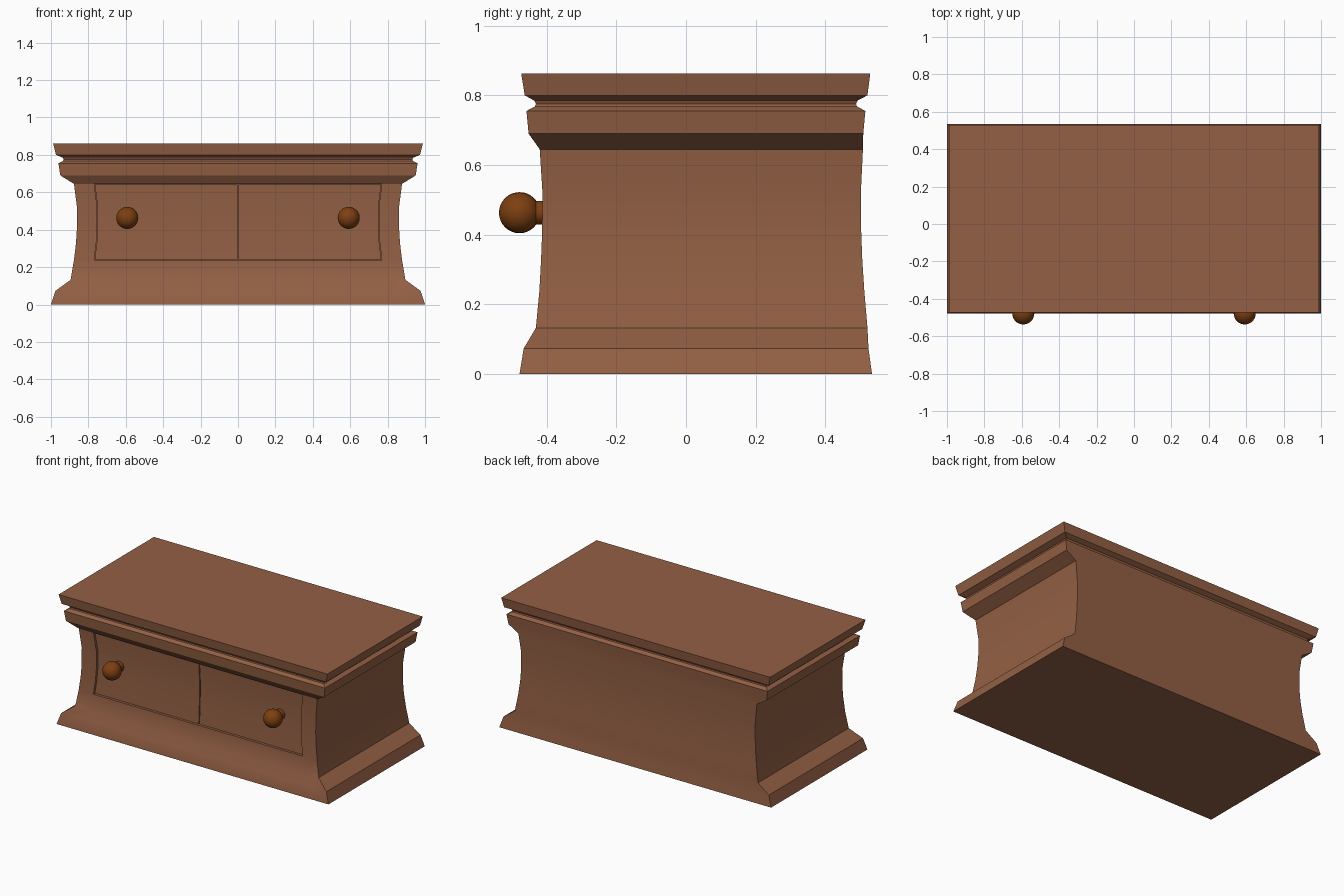
import bpy, bmesh, math
from mathutils import Matrix

if "Cube" in bpy.data.objects:
    bpy.data.objects.remove(bpy.data.objects["Cube"])

def material(name, col):
    m = bpy.data.materials.new(name)
    m.diffuse_color = (*col, 1)
    m.use_nodes = True
    m.node_tree.nodes["Principled BSDF"].inputs["Base Color"].default_value = m.diffuse_color
    return m

WOOD = material("brown wood", (0.292, 0.116, 0.058))
KNOB = material("dark orange wood", (0.205, 0.05, 0.006))

def finish(bm, name, mat, angle=30):
    bmesh.ops.remove_doubles(bm, verts=bm.verts, dist=0.0002)
    bmesh.ops.recalc_face_normals(bm, faces=bm.faces)
    me = bpy.data.meshes.new(name)
    bm.to_mesh(me)
    bm.free()
    me.materials.append(mat)
    ob = bpy.data.objects.new(name, me)
    bpy.context.collection.objects.link(ob)
    bpy.ops.object.select_all(action='DESELECT')
    ob.select_set(True)
    bpy.context.view_layer.objects.active = ob
    bpy.ops.object.shade_smooth_by_angle(angle=math.radians(angle))
    return ob

# Moulded silhouette: z, half width, front y, back y
PROFILE = [
    (0.0, 1.0, -0.478, 0.534), (0.073, 0.976, -0.466, 0.524),
    (0.132, 0.895, -0.431, 0.521), (0.238, 0.877, -0.421, 0.512),
    (0.33, 0.866, -0.416, 0.506), (0.41, 0.861, -0.413, 0.503),
    (0.52, 0.861, -0.412, 0.502), (0.645, 0.877, -0.42, 0.508),
    (0.69, 0.95, -0.452, 0.509), (0.755, 0.96, -0.458, 0.515),
    (0.768, 0.935, -0.434, 0.491), (0.775, 0.932, -0.431, 0.488),
    (0.785, 0.937, -0.436, 0.493), (0.80, 0.973, -0.463, 0.521),
    (0.862, 0.989, -0.473, 0.529)]
DRAWER = PROFILE[3:8]      # rows spanned by the drawer opening
MARGIN, DEPTH, INSET, GAP = 0.108, 0.05, 0.012, 0.003

# Body: stacked rings with the front opening left out
bm = bmesh.new()
rings = []
for z, x, f, b in PROFILE:
    d = x - MARGIN
    rings.append([bm.verts.new(p) for p in
                  ((-x, f, z), (-d, f, z), (d, f, z), (x, f, z), (x, b, z), (-x, b, z))])
for i, (lo, hi) in enumerate(zip(rings, rings[1:])):
    for k in range(6):
        if k == 1 and 3 <= i < 7:
            continue
        n = (k + 1) % 6
        bm.faces.new((lo[k], lo[n], hi[n], hi[k]))
bm.faces.new(rings[0])
bm.faces.new(rings[-1])
# Recess walls and back
inner = []
for z, x, f, b in DRAWER:
    d = x - MARGIN
    inner.append([bm.verts.new((s * d, f + DEPTH, z)) for s in (-1, 1)])
outer = [r[1:3] for r in rings[3:8]]
for i in range(4):
    bm.faces.new((inner[i][0], inner[i][1], inner[i + 1][1], inner[i + 1][0]))
    for s in (0, 1):
        bm.faces.new((outer[i][s], inner[i][s], inner[i + 1][s], outer[i + 1][s]))
for e in (0, 4):
    bm.faces.new((outer[e][0], outer[e][1], inner[e][1], inner[e][0]))
finish(bm, "chest_body", WOOD)

# Drawer fronts, following the curve of the body
for side, name in ((-1, "left"), (1, "right")):
    bm = bmesh.new()
    rows = []
    for i, (z, x, f, b) in enumerate(DRAWER):
        z += GAP if i == 0 else -GAP if i == 4 else 0
        x0, x1 = side * GAP, side * (x - MARGIN - GAP)
        rows.append([bm.verts.new(p) for p in
                     ((x0, f + INSET, z), (x1, f + INSET, z),
                      (x1, f + DEPTH - 0.004, z), (x0, f + DEPTH - 0.004, z))])
    for lo, hi in zip(rows, rows[1:]):
        for k in range(4):
            n = (k + 1) % 4
            bm.faces.new((lo[k], lo[n], hi[n], hi[k]))
    bm.faces.new(rows[0])
    bm.faces.new(rows[-1])
    finish(bm, name + "_drawer_front", WOOD)

    # Knob: ball with a short stem
    bm = bmesh.new()
    turn = Matrix.Rotation(math.pi / 2, 4, 'X')
    bmesh.ops.create_uvsphere(bm, u_segments=24, v_segments=16, radius=0.059,
                              matrix=Matrix.Translation((side * 0.592, -0.478, 0.463)) @ turn)
    bmesh.ops.create_cone(bm, cap_ends=True, segments=24, radius1=0.034, radius2=0.034,
                          depth=0.07, matrix=Matrix.Translation((side * 0.592, -0.42, 0.463)) @ turn)
    finish(bm, name + "_knob", KNOB)
